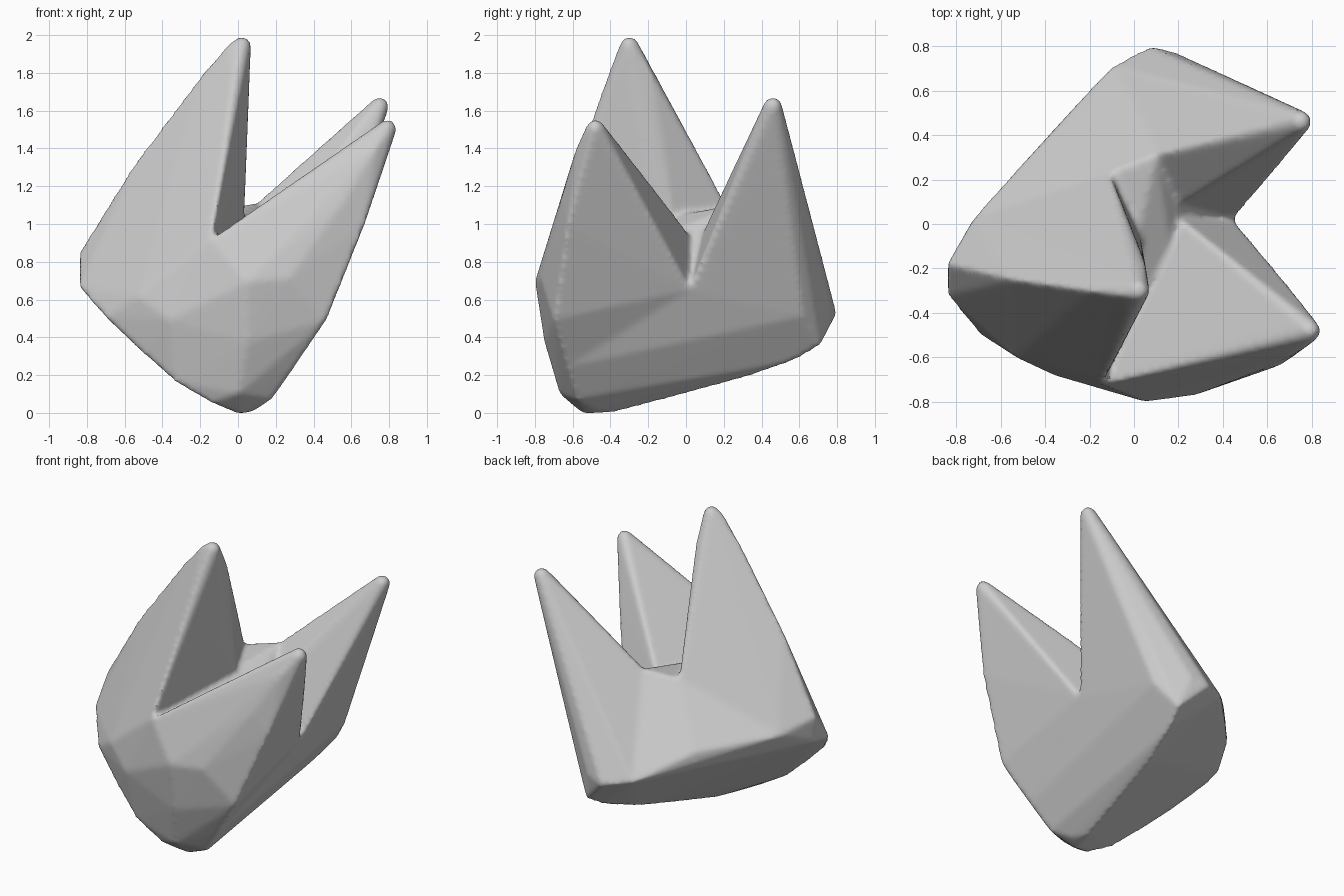
import bpy
import bmesh
from mathutils import Vector, Matrix

old = bpy.data.objects.get("Cube")
if old:
    bpy.data.objects.remove(old)

enamel = bpy.data.materials.new("pale_grey_enamel")
enamel.use_nodes = True
grey = (0.6, 0.6, 0.6, 1)
enamel.diffuse_color = grey
enamel.node_tree.nodes["Principled BSDF"].inputs["Base Color"].default_value = grey


def hull(name, points, tip=None, radius=0.05):
    """Convex block around landmark points, with an optional ball at a root tip."""
    bm = bmesh.new()
    for p in points:
        bm.verts.new(p)
    if tip:
        bmesh.ops.create_icosphere(bm, subdivisions=2, radius=radius,
                                   matrix=Matrix.Translation(Vector(tip)))
        bmesh.ops.delete(bm, geom=bm.edges[:], context="EDGES_FACES")
    result = bmesh.ops.convex_hull(bm, input=bm.verts[:])
    inside = [g for g in result["geom_interior"] if isinstance(g, bmesh.types.BMVert)]
    bmesh.ops.delete(bm, geom=inside, context="VERTS")
    bmesh.ops.recalc_face_normals(bm, faces=bm.faces[:])
    mesh = bpy.data.meshes.new(name)
    bm.to_mesh(mesh)
    bm.free()
    obj = bpy.data.objects.new(name, mesh)
    bpy.context.collection.objects.link(obj)
    return obj


# Valleys between the roots, and the hollow in the middle
valley_front = (-.14, -.72, .93)
valley_side = (.45, .02, .66)
valley_back = (-.11, .23, 1.08)
saddle = (.1, .31, 1.12)
hollow = (.16, .06, .9)

# Three rounded corners of the biting face, and the walls between them
left_corner = [(-.84, -.32, .67), (-.84, -.18, .86), (-.82, -.18, .69), (-.7, -.49, .51),
               (-.72, .03, .78)]
low_corner = [(0, -.54, 0), (.09, -.48, .02), (-.14, -.61, .06), (0, -.67, .11), (.3, -.63, .25),
              (.18, -.58, .08), (.05, -.37, .01)]
back_corner = [(.07, .8, .53), (-.1, .71, .56), (.24, .71, .36), (.19, .77, .56),
               (.2, .57, .28), (.36, .62, .52)]
front_bulge = [(.05, -.8, .7), (.27, -.77, .72), (.05, -.75, .38)]
front_edge = [(-.5, -.56, .32), (-.33, -.61, .17), (-.36, -.68, .5), (-.53, -.6, .62)]
back_edge = [(-.36, .42, .72), (.13, .3, .19), (.09, 0, .11)]

crown = hull("tooth", left_corner + low_corner + back_corner + front_bulge + front_edge
             + back_edge + [valley_front, valley_side, valley_back, saddle, hollow])

# Each root runs from one corner, past its two valleys, to a rounded tip
roots = [
    hull("tall_root", left_corner + front_edge[2:] + [
         valley_front, valley_back, (-.17, -.6, 1.15), (-.54, -.25, 1.34), (-.06, -.46, 1.55),
         (-.02, -.42, 1.78), (-.2, -.3, 1.79), (-.06, -.32, 1.95), (.05, -.18, 1.8),
         (.04, -.2, 1.25), (.03, -.06, 1)], (.02, -.3, 1.95)),
    hull("front_root", low_corner + front_bulge + [
         valley_front, valley_side, hollow, (.47, -.7, .5), (.67, -.63, 1),
         (.56, -.66, 1.13), (.73, -.58, 1.41), (.69, -.27, 1.2)], (.79, -.48, 1.51)),
    hull("back_root", back_corner + [
         saddle, valley_side, hollow, (.5, .58, .95), (.72, .35, 1.42), (.55, .23, 1.08),
         (.7, .47, 1.65)], (.75, .46, 1.63)),
]

# Fuse the roots into the crown
for root in roots:
    union = crown.modifiers.new("fuse", "BOOLEAN")
    union.operation = "UNION"
    union.solver = "EXACT"
    union.object = root
    root.hide_render = True

# Melt the joins into one smooth surface
remesh = crown.modifiers.new("remesh", "REMESH")
remesh.mode = "VOXEL"
remesh.voxel_size = 0.016
smooth = crown.modifiers.new("smooth", "SMOOTH")
smooth.factor = 0.5
smooth.iterations = 6

bpy.context.view_layer.update()
depsgraph = bpy.context.evaluated_depsgraph_get()
fused = bpy.data.meshes.new_from_object(crown.evaluated_get(depsgraph))
crown.modifiers.clear()
crown.data = fused
for root in roots:
    bpy.data.objects.remove(root)

# Rest the lowest point on the ground
fused.transform(Matrix.Translation((0, 0, -min(v.co.z for v in fused.vertices))))

fused.materials.clear()
fused.materials.append(enamel)
bpy.ops.object.select_all(action="DESELECT")
crown.select_set(True)
bpy.context.view_layer.objects.active = crown
bpy.ops.object.shade_smooth_by_angle(angle=0.8)
